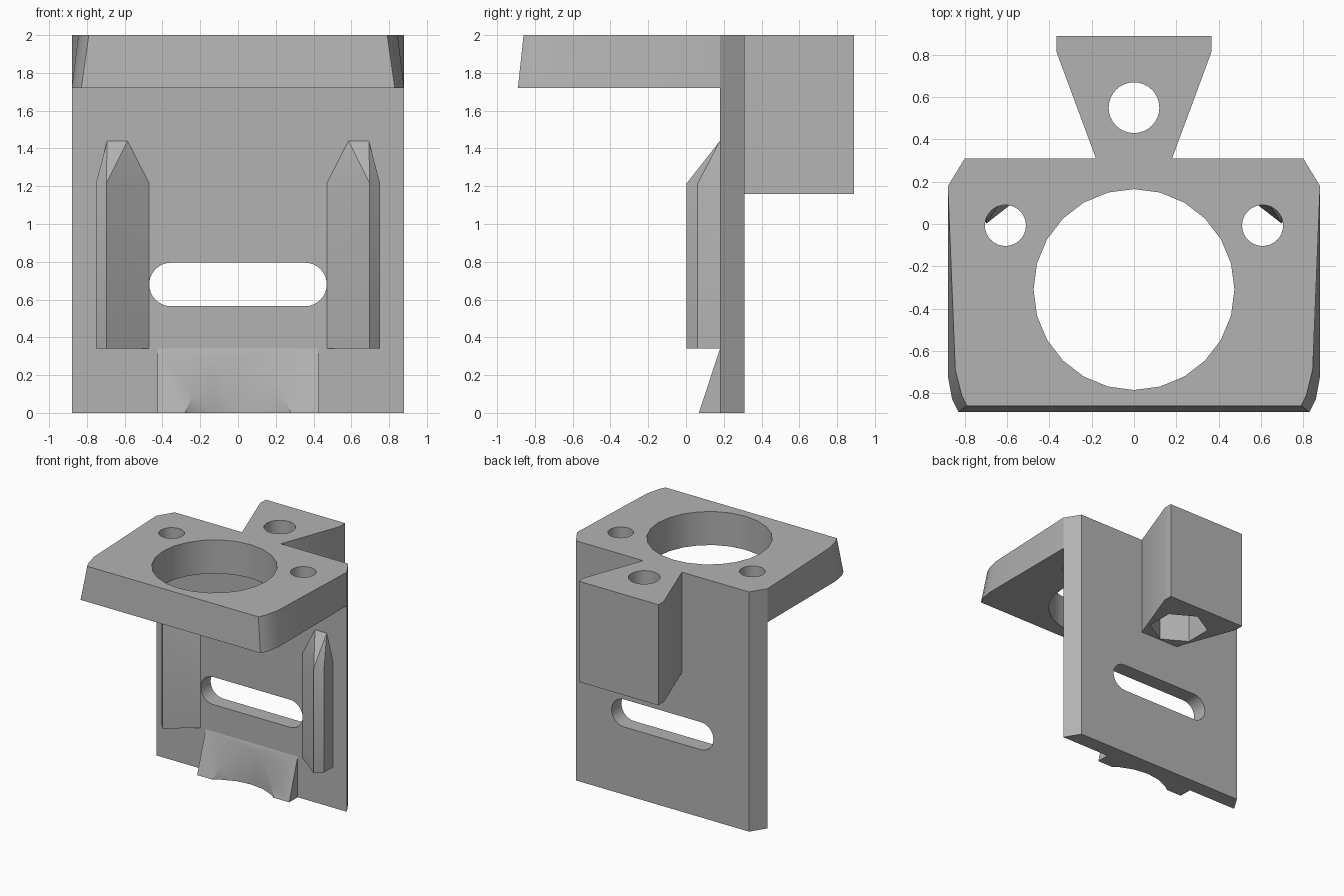
import bpy, bmesh, math
from mathutils import Matrix

cube = bpy.data.objects.get("Cube")
if cube:
    bpy.data.objects.remove(cube, do_unlink=True)

grey = bpy.data.materials.new("plain_grey")
grey.use_nodes = True
COLOUR = (0.45, 0.45, 0.45, 1)
grey.diffuse_color = COLOUR
grey.node_tree.nodes["Principled BSDF"].inputs["Base Color"].default_value = COLOUR


def finish(name, bm):
    bmesh.ops.recalc_face_normals(bm, faces=bm.faces)
    mesh = bpy.data.meshes.new(name)
    bm.to_mesh(mesh)
    bm.free()
    mesh.materials.append(grey)
    ob = bpy.data.objects.new(name, mesh)
    bpy.context.collection.objects.link(ob)
    return ob


def loft(name, low, high, z0, z1, turn=None):
    """Solid between two matching outlines at two heights."""
    bm = bmesh.new()
    a = [bm.verts.new((x, y, z0)) for x, y in low]
    b = [bm.verts.new((x, y, z1)) for x, y in high]
    bm.faces.new(a)
    bm.faces.new(b)
    for i in range(len(a)):
        j = (i + 1) % len(a)
        bm.faces.new((a[i], a[j], b[j], b[i]))
    if turn:
        bm.transform(turn)
    return finish(name, bm)


def hull(name, points):
    bm = bmesh.new()
    for p in points:
        bm.verts.new(p)
    bmesh.ops.convex_hull(bm, input=bm.verts)
    bmesh.ops.dissolve_limit(bm, angle_limit=0.01, verts=bm.verts, edges=bm.edges)
    return finish(name, bm)


def both_sides(half):
    return half + [(-x, y) for x, y in reversed(half)]


def ring(x, y, r, sides, start=0.0, sweep=math.tau, ends=0):
    return [(x + r * math.cos(start + sweep * i / sides),
             y + r * math.sin(start + sweep * i / sides)) for i in range(sides + ends)]


def cut(ob, outline, z0, z1, turn=None):
    cutter = loft("cutter", outline, outline, z0, z1, turn)
    cutter.hide_render = True
    mod = ob.modifiers.new("cut", "BOOLEAN")
    mod.object = cutter
    mod.operation = "DIFFERENCE"
    mod.solver = "EXACT"
    bpy.context.view_layer.objects.active = ob
    bpy.ops.object.modifier_apply(modifier=mod.name)
    bpy.data.objects.remove(cutter, do_unlink=True)


BIG_HOLE = ring(0, -0.31, 0.475, 24)
FRONT, BACK = 0.18, 0.31

# Top plate with drafted sides, one large and two small holes
top_plate = loft(
    "top_plate",
    both_sides([(0.88, FRONT), (0.88, -0.72), (0.86, -0.83), (0.83, -0.89)]),
    both_sides([(0.88, FRONT), (0.845, -0.69), (0.815, -0.81), (0.79, -0.86)]),
    1.72, 2)
cut(top_plate, BIG_HOLE, 1.6, 2.1)
for side in (1, -1):
    cut(top_plate, ring(side * 0.608, -0.007, 0.097, 32), 1.6, 2.1)

# Upright back plate with chamfered rear edges and a rounded slot
outline = both_sides([(0.88, FRONT), (0.80, BACK)])
back_plate = loft("back_plate", outline, outline, 0, 2)
slot = (ring(0.355, 0.68, 0.115, 16, -math.pi / 2, math.pi, 1)
        + ring(-0.355, 0.68, 0.115, 16, math.pi / 2, math.pi, 1))
cut(back_plate, slot, -0.5, 0.1, Matrix.Rotation(math.pi / 2, 4, "X"))

# Flared rear block with a bolt hole and a hexagonal nut pocket
outline = both_sides([(0.18, BACK), (0.367, 0.815), (0.367, 0.89)])
rear_block = loft("rear_block", outline, outline, 1.16, 2)
cut(rear_block, ring(0, 0.55, 0.12, 32), 1.0, 2.1)
cut(rear_block, ring(0, 0.55, 0.23, 6, math.pi / 6), 1.0, 1.5)

# Pointed guide ribs on the front of the back plate
ribs = []
for side, word in ((1, "left"), (-1, "right")):
    section = [(0.47, FRONT), (0.697, 0.003), (0.752, 0.062), (0.752, FRONT)]
    points = [(side * x, y, z) for x, y in section for z in (0.34, 1.215)]
    points += [(side * x, FRONT, 1.44) for x in (0.585, 0.693)]
    ribs.append(hull(word + "_rib", points))

# Sloping foot, hollowed in line with the large hole
foot = hull("foot", [(x, y, z) for x in (-0.425, 0.425)
                     for y, z in ((FRONT, 0), (0.068, 0), (FRONT, 0.34))])
cut(foot, BIG_HOLE, -0.1, 0.5)

# Smooth the round walls and keep the edges sharp
bpy.ops.object.select_all(action="DESELECT")
for ob in [top_plate, back_plate, rear_block, foot] + ribs:
    ob.select_set(True)
bpy.context.view_layer.objects.active = top_plate
bpy.ops.object.shade_smooth_by_angle(angle=math.radians(30))
